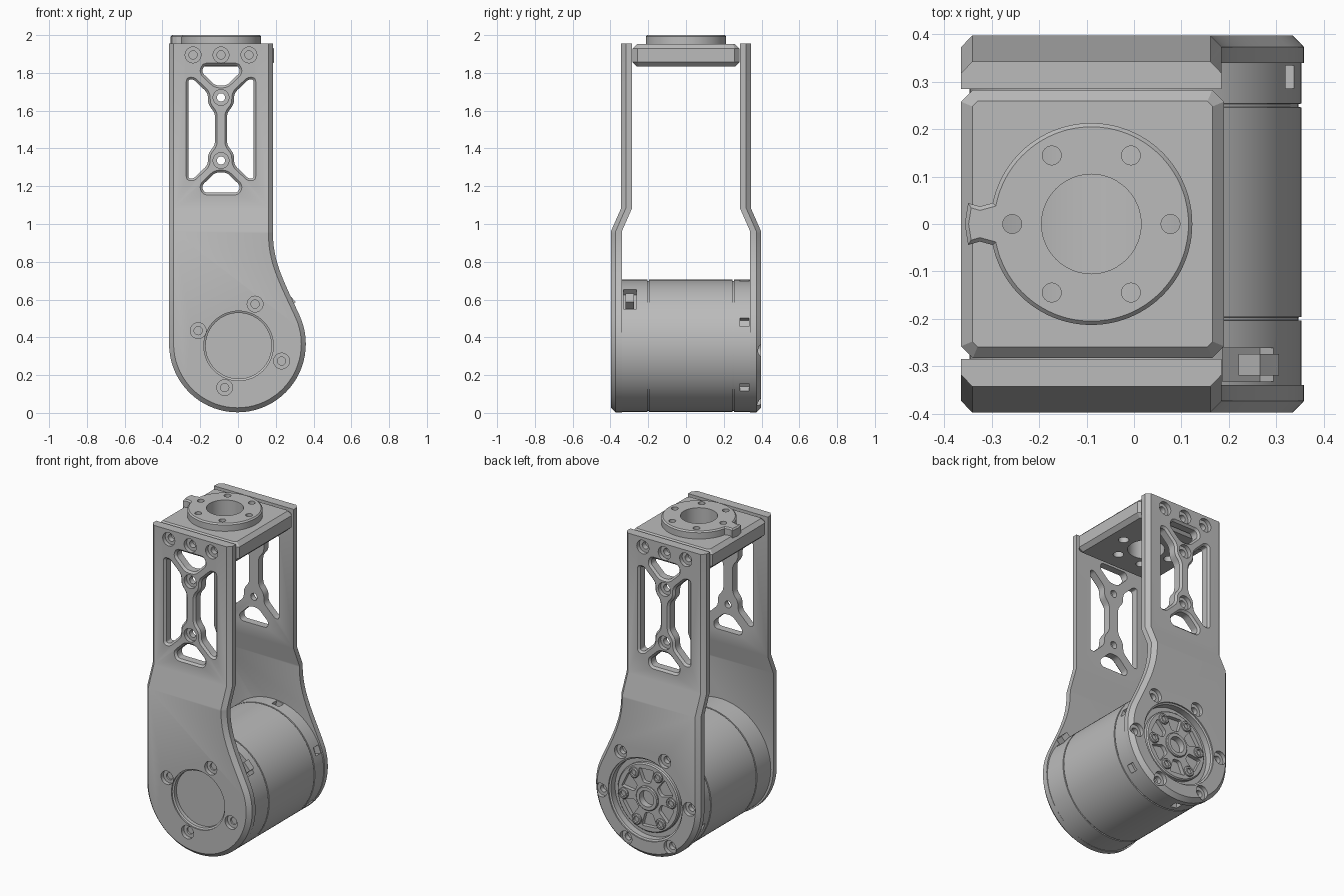
import bpy, bmesh, math
from math import cos, sin, radians, pi
from mathutils import Vector, Matrix
from mathutils.geometry import interpolate_bezier

if "Cube" in bpy.data.objects:
    bpy.data.objects.remove(bpy.data.objects["Cube"])

GREY = (0.5, 0.5, 0.5, 1)
grey = bpy.data.materials.new("machined_grey")
grey.use_nodes = True
grey.diffuse_color = GREY
grey.node_tree.nodes["Principled BSDF"].inputs["Base Color"].default_value = GREY

AX, AZ = 0.003, 0.355      # motor axis
MID = -0.09                # centre line of the bracket


def circle(cx, cy, r, n=32):
    return [Vector((cx + r * cos(2 * pi * i / n), cy + r * sin(2 * pi * i / n))) for i in range(n)]


def polar(cx, cy, r, start, count):
    angles = [radians(start) + 2 * pi * i / count for i in range(count)]
    return [(cx + r * cos(a), cy + r * sin(a)) for a in angles]


def rounded(pts, r, seg=4):
    """Round the corners of a polygon."""
    out, n = [], len(pts)
    for i in range(n):
        p = Vector(pts[i])
        a, b = Vector(pts[i - 1]) - p, Vector(pts[(i + 1) % n]) - p
        d = min(r, a.length * 0.45, b.length * 0.45)
        s, e = p + a.normalized() * d, p + b.normalized() * d
        for k in range(seg + 1):
            t = k / seg
            out.append(s * (1 - t) ** 2 + p * 2 * t * (1 - t) + e * t * t)
    return out


def inset(pts, d):
    """Move a counter-clockwise outline inward by d."""
    out, n = [], len(pts)
    for i in range(n):
        p = pts[i]
        a, b = (p - pts[i - 1]).normalized(), (pts[(i + 1) % n] - p).normalized()
        na, nb = Vector((-a.y, a.x)), Vector((-b.y, b.x))
        out.append(p + (na + nb) * d / max(0.3, 1 + na.dot(nb)))
    return out


def solid(bm, pts, rings, axis="Y", side=1):
    """Stack an outline through (position, inset) rings along an axis."""
    loops = []
    for h, d in rings:
        row = inset(pts, d) if d else pts
        loops.append([bm.verts.new((p.x, side * h, p.y) if axis == "Y" else (p.x, p.y, h)) for p in row])
    faces = [bm.faces.new(loops[0]), bm.faces.new(loops[-1])]
    n = len(pts)
    for lo, hi in zip(loops, loops[1:]):
        for i in range(n):
            faces.append(bm.faces.new((lo[i], lo[(i + 1) % n], hi[(i + 1) % n], hi[i])))
    bmesh.ops.recalc_face_normals(bm, faces=faces)


def box(bm, angle, y, size):
    """Box on the motor's rim."""
    m = (Matrix.Translation((AX, y, AZ)) @ Matrix.Rotation(-radians(angle), 4, "Y")
         @ Matrix.Translation((0.35, 0, 0)) @ Matrix.Diagonal((*size, 1)))
    bmesh.ops.create_cube(bm, size=1, matrix=m)


def make(name, bm, cutter=None):
    me = bpy.data.meshes.new(name)
    bm.to_mesh(me)
    bm.free()
    ob = bpy.data.objects.new(name, me)
    bpy.context.collection.objects.link(ob)
    me.materials.append(grey)
    bpy.ops.object.select_all(action="DESELECT")
    ob.select_set(True)
    bpy.context.view_layer.objects.active = ob
    if cutter:
        tool = make(name + "_cutter", cutter)
        tool.hide_render = True
        bpy.ops.object.select_all(action="DESELECT")
        ob.select_set(True)
        bpy.context.view_layer.objects.active = ob
        mod = ob.modifiers.new("cut", "BOOLEAN")
        mod.object, mod.operation, mod.solver = tool, "DIFFERENCE", "EXACT"
        bpy.ops.object.modifier_apply(modifier="cut")
        bpy.data.objects.remove(tool)
    bpy.ops.object.shade_smooth_by_angle(angle=radians(28))
    return ob


def counterbore(bm, x, z, outer, side):
    solid(bm, circle(x, z, 0.042, 24),
          [(outer + 0.05, 0), (outer - 0.025, 0), (outer - 0.025, 0.02), (outer - 0.09, 0.02)], "Y", side)


# Side plate outline: straight sides, round foot and a flared right edge
TOP = 1.955
arc = [Vector((-0.003 + 0.362 * cos(radians(a)), 0.365 + 0.362 * sin(radians(a)))) for a in range(180, 386, 5)]
flare = interpolate_bezier(arc[-1], Vector((0.241, 0.70)), Vector((0.185, 0.80)), Vector((0.185, 0.95)), 14)
outline = [Vector((0.185, 2.1)), Vector((-0.365, 2.1))] + arc + [Vector(p[:2]) for p in flare[1:]]

# Lattice openings, relative to the lattice centre
LZ = 1.503
half = [(0.07, -0.19), (0.145, -0.262), (0.172, -0.262)]
waist = [(0.032, 0.085), (0.032, -0.085), (0.068, -0.13)]
side_hole = waist + half + [(x, -z) for x, z in half[::-1]] + [(0.068, 0.13)]
end_hole = [(-0.03, 0.23), (0.03, 0.23), (0.102, 0.3), (0.09, 0.337), (-0.09, 0.337), (-0.102, 0.3)]
openings = [side_hole, [(-x, z) for x, z in side_hole[::-1]],
            end_hole, [(x, -z) for x, z in end_hole[::-1]]]


def side_plate(name, side, bore, screws):
    bm = bmesh.new()
    solid(bm, outline, [(0.34, 0), (0.373, 0), (0.398, 0.024)], "Y", side)
    for z in (0.96, 1.085, TOP):
        bmesh.ops.bisect_plane(bm, geom=bm.verts[:] + bm.edges[:] + bm.faces[:],
                               plane_co=(0, 0, z), plane_no=(0, 0, 1), clear_outer=z == TOP)
    bmesh.ops.holes_fill(bm, edges=[e for e in bm.edges if e.is_boundary], sides=0)
    bmesh.ops.recalc_face_normals(bm, faces=bm.faces[:])
    # Joggle the upper half inward
    for v in bm.verts:
        v.co.y -= side * 0.055 * min(1, max(0, (v.co.z - 0.96) / 0.125))
    cut = bmesh.new()
    for hole in openings:
        pts = rounded([(MID + x, LZ + z) for x, z in hole], 0.022)
        solid(cut, pts, [(0.36, -0.012), (0.343, -0.012), (0.331, 0), (0.25, 0)], "Y", side)
    for dx in (-0.148, 0, 0.148):
        counterbore(cut, MID + dx, 1.895, 0.343, side)
    for dz in (-0.167, 0.167):
        counterbore(cut, MID, LZ + dz, 0.343, side)
    solid(cut, circle(AX, AZ, bore, 64), [(0.45, -0.01), (0.39, -0.01), (0.385, 0), (0.3, 0)], "Y", side)
    for x, z in screws:
        counterbore(cut, x, z, 0.398, side)
    make(name, bm, cut)


side_plate("front_side_plate", -1, 0.174, polar(AX + 0.007, AZ, 0.235, 70, 4))
side_plate("back_side_plate", 1, 0.245, polar(AX, AZ, 0.305, -4, 6))

# Motor body with seam grooves, connector notch and vent slots
bm = bmesh.new()
rings = [(-0.362, 0.012), (-0.35, 0)]
for y in (-0.2, 0.25):
    rings += [(y - 0.004, 0), (y - 0.003, 0.006), (y + 0.003, 0.006), (y + 0.004, 0)]
solid(bm, circle(AX, AZ, 0.35, 96), rings + [(0.345, 0)])
cut = bmesh.new()
box(cut, 46, -0.297, (0.1, 0.07, 0.15))
for k in range(6):
    box(cut, 21 + 60 * k, 0.31, (0.08, 0.048, 0.05))
make("motor_body", bm, cut)

# Connector block inside the notch
bm = bmesh.new()
box(bm, 42, -0.297, (0.06, 0.045, 0.06))
make("connector", bm)

# Output hub with pockets, screw bosses and a collar
bm = bmesh.new()
solid(bm, circle(AX, AZ, 0.212, 64), [(0.335, 0), (0.365, 0), (0.372, 0.007)])
cut = bmesh.new()
solid(cut, circle(AX, AZ, 0.05), [(0.34, 0), (0.4, 0)])
for k in range(6):
    a = radians(60 * k + 26)
    wedge = [Vector((AX + r * cos(a + t), AZ + r * sin(a + t)))
             for r, t in ((0.095, -0.27), (0.185, -0.3), (0.185, 0.3), (0.095, 0.27))]
    solid(cut, rounded(wedge, 0.015), [(0.347, 0), (0.4, 0)])
make("output_hub", bm, cut)

bm = bmesh.new()
cut = bmesh.new()
for x, z in polar(AX, AZ, 0.165, -4, 6):
    solid(bm, circle(x, z, 0.032, 24), [(0.345, 0), (0.38, 0), (0.385, 0.005)])
    solid(cut, circle(x, z, 0.018, 20), [(0.36, 0), (0.4, 0)])
solid(bm, circle(AX, AZ, 0.075), [(0.345, 0), (0.38, 0), (0.385, 0.005)])
solid(cut, circle(AX, AZ, 0.05), [(0.34, 0), (0.4, 0)])
make("hub_bosses", bm, cut)


# Holes shared by the top block and the mounting disc
def flange_holes():
    cut = bmesh.new()
    solid(cut, circle(MID, 0, 0.105, 48), [(1.7, 0), (2.1, 0)], "Z")
    for x, y in polar(MID, 0, 0.167, 0, 6):
        solid(cut, circle(x, y, 0.03, 24), [(1.7, 0), (1.9, 0), (1.9, 0.01), (2.1, 0.01)], "Z")
    return cut


# Top block joining the two plates
bm = bmesh.new()
corners = [Vector(p) for p in ((-0.365, -0.283), (0.19, -0.283), (0.19, 0.283), (-0.365, 0.283))]
solid(bm, rounded(corners, 0.025, 1),
      [(1.833, 0.024), (1.857, 0), (1.929, 0), (1.953, 0.024)], "Z")
make("top_block", bm, flange_holes())

# Mounting disc with an index tab
bm = bmesh.new()
disc = [Vector((MID + 0.213 * cos(radians(a)), 0.213 * sin(radians(a)))) for a in range(-168, 169, 4)]
tab = [Vector(p) for p in ((-0.325, 0.037), (-0.35, 0.044), (-0.357, 0), (-0.35, -0.044), (-0.325, -0.037))]
solid(bm, disc + tab, [(1.945, 0), (1.992, 0), (2.0, 0.008)], "Z")
make("mounting_disc", bm, flange_holes())
